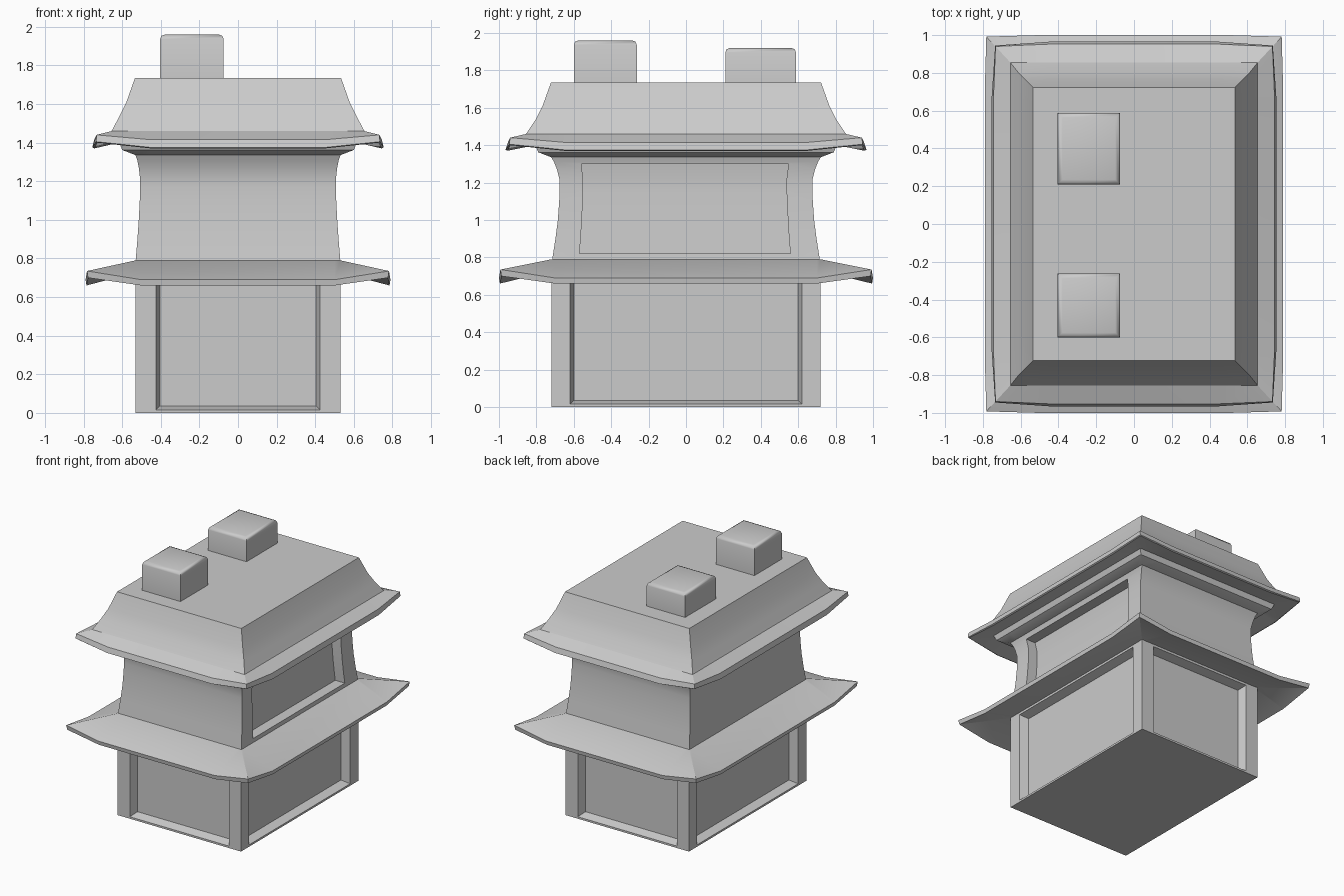
import bpy, bmesh

if "Cube" in bpy.data.objects:
    bpy.data.objects.remove(bpy.data.objects["Cube"])


def make(name, bm, smooth=None):
    bmesh.ops.recalc_face_normals(bm, faces=bm.faces)
    me = bpy.data.meshes.new(name)
    bm.to_mesh(me)
    bm.free()
    ob = bpy.data.objects.new(name, me)
    bpy.context.collection.objects.link(ob)
    bpy.ops.object.select_all(action='DESELECT')
    bpy.context.view_layer.objects.active = ob
    ob.select_set(True)
    if smooth:
        bpy.ops.object.shade_smooth_by_angle(angle=smooth)
    return ob


def loft(bm, rings):
    loops = [[bm.verts.new(p) for p in r] for r in rings]
    n = len(rings[0])
    for a, b in zip(loops, loops[1:]):
        for i in range(n):
            j = (i + 1) % n
            bm.faces.new((a[i], a[j], b[j], b[i]))
    bm.faces.new(loops[0][::-1])
    bm.faces.new(loops[-1])


def rect(x, y, z):
    return [(x, -y, z), (x, y, z), (-x, y, z), (-x, -y, z)]


def eave_ring(x, y, z, kx, ky, rise=0.0, pull=0.0):
    """Rectangle with a straight middle on each side and lifted corners."""
    cx, cy, cz = x - pull, y - pull, z + rise
    half = [(x, -ky, z), (x, ky, z), (cx, cy, cz),
            (kx, y, z), (-kx, y, z), (-cx, cy, cz)]
    return half + [(-px, -py, pz) for px, py, pz in half]


def cut(ob, cutter):
    cutter.hide_render = True
    bpy.context.view_layer.objects.active = ob
    m = ob.modifiers.new("recess", 'BOOLEAN')
    m.operation, m.solver, m.object = 'DIFFERENCE', 'EXACT', cutter
    bpy.ops.object.modifier_apply(modifier=m.name)
    bpy.data.objects.remove(cutter)


# Lower storey with four sunken panels
bm = bmesh.new()
loft(bm, [rect(0.53, 0.72, 0), rect(0.53, 0.72, 0.75)])
base = make("lower_storey", bm)

bm = bmesh.new()
for axis, face, w in ((0, 0.53, 0.62), (1, 0.72, 0.425)):
    for s in (-1, 1):
        rings = []
        for d, g in ((face - 0.065, 0.02), (face, 0.0), (face + 0.03, 0.0)):
            q = [(-w + g, 0.015 + g), (w - g, 0.015 + g),
                 (w - g, 0.71 - g), (-w + g, 0.71 - g)]
            rings.append([(s * d, a, z) if axis == 0 else (a, s * d, z)
                          for a, z in q])
        loft(bm, rings)
cut(base, make("panel_cutter", bm))

# Lower eave
bm = bmesh.new()
K = (0.50, 0.70)
loft(bm, [eave_ring(0.52, 0.71, 0.73, *K),
          eave_ring(0.785, 0.995, 0.66, *K, 0.04, 0.008),
          eave_ring(0.79, 1.0, 0.69, *K, 0.045, 0.008),
          eave_ring(0.53, 0.718, 0.79, *K)])
make("lower_eave", bm, 0.4)

# Upper storey: concave walls flaring at the top
wall = [(0.532, 0.718, 0.77), (0.53, 0.715, 0.79), (0.521, 0.698, 0.90),
        (0.514, 0.685, 1.0), (0.509, 0.678, 1.1), (0.507, 0.675, 1.17),
        (0.508, 0.677, 1.22), (0.514, 0.69, 1.27), (0.522, 0.706, 1.31),
        (0.535, 0.725, 1.345)]
bm = bmesh.new()
loft(bm, [rect(*p) for p in wall])
upper = make("upper_storey", bm)

# Window recess on the right wall, its back following the wall curve
levels = [(0.525, 0.82, 0.57), (0.52, 0.90, 0.563), (0.514, 1.0, 0.557),
          (0.508, 1.15, 0.55), (0.508, 1.22, 0.55), (0.519, 1.30, 0.56)]
bm = bmesh.new()
loft(bm, [[(x - 0.08, -w, z), (0.7, -w, z), (0.7, w - 0.012, z),
           (x - 0.08, w - 0.012, z)] for x, z, w in levels])
cut(upper, make("window_cutter", bm))
bpy.context.view_layer.objects.active = upper
upper.select_set(True)
bpy.ops.object.shade_smooth_by_angle(angle=0.5)

# Upper roof with cornice, soffit, eave and flat top
K = (0.45, 0.65)
bm = bmesh.new()
loft(bm, [eave_ring(0.53, 0.72, 1.335, *K),
          eave_ring(0.60, 0.79, 1.362, *K),
          eave_ring(0.615, 0.805, 1.40, *K),
          eave_ring(0.745, 0.955, 1.37, *K, 0.03, 0.015),
          eave_ring(0.755, 0.965, 1.375, *K, 0.03, 0.02),
          eave_ring(0.745, 0.952, 1.415, *K, 0.025, 0.012),
          eave_ring(0.655, 0.855, 1.46, *K),
          eave_ring(0.615, 0.805, 1.535, *K),
          eave_ring(0.578, 0.767, 1.61, *K),
          eave_ring(0.534, 0.722, 1.735, *K)])
make("upper_roof", bm, 0.5)

# Two chimneys with softened tops
for name, y0, y1, top in (("front_chimney", -0.60, -0.263, 1.96),
                          ("back_chimney", 0.21, 0.588, 1.92)):
    bm = bmesh.new()
    cx, cy = -0.239, (y0 + y1) / 2
    hx, hy = 0.165, (y1 - y0) / 2
    loft(bm, [[(x + cx, y + cy, z) for x, y, z in rect(hx - g, hy - g, z)]
              for g, z in ((0, 1.72), (0, top - 0.025),
                           (0.007, top - 0.007), (0.025, top))])
    make(name, bm, 0.9)
